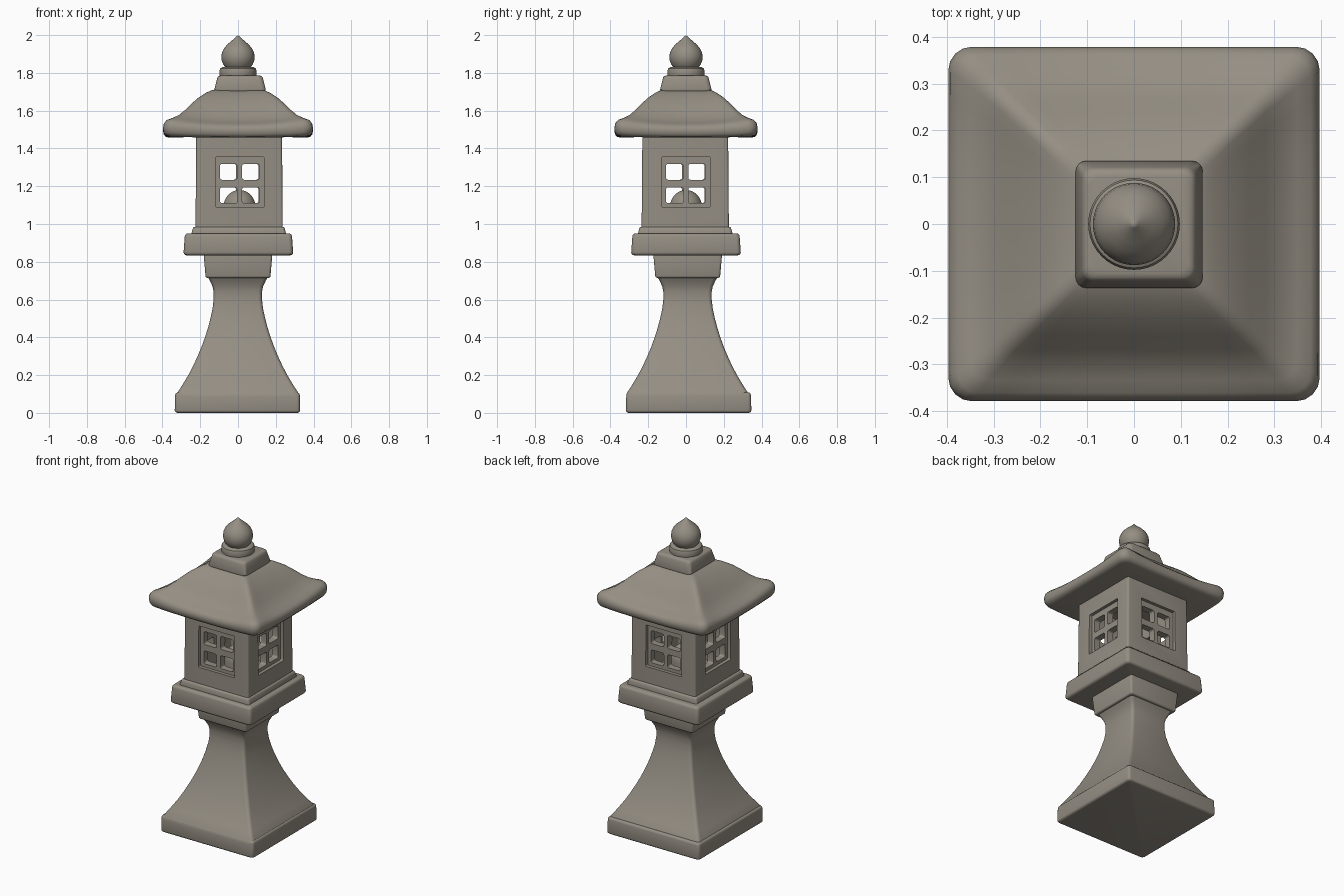
import bpy, bmesh, math
from mathutils import Matrix, Vector

if "Cube" in bpy.data.objects:
    bpy.data.objects.remove(bpy.data.objects["Cube"])

stone = bpy.data.materials.new("weathered_stone")
stone.diffuse_color = (0.30, 0.272, 0.228, 1)
stone.use_nodes = True
stone.node_tree.nodes["Principled BSDF"].inputs["Base Color"].default_value = stone.diffuse_color


def finish(name, bm, angle=35):
    bmesh.ops.recalc_face_normals(bm, faces=bm.faces)
    me = bpy.data.meshes.new(name)
    bm.to_mesh(me)
    bm.free()
    ob = bpy.data.objects.new(name, me)
    bpy.context.collection.objects.link(ob)
    me.materials.append(stone)
    bpy.ops.object.select_all(action='DESELECT')
    ob.select_set(True)
    bpy.context.view_layer.objects.active = ob
    if angle:
        bpy.ops.object.shade_smooth_by_angle(angle=math.radians(angle))
    return ob


def ring(hx, hy, r, side=1, arc=4):
    """Rounded rectangle outline, with each straight side split in equal parts."""
    corners = []
    for k, (sx, sy) in enumerate(((1, 1), (-1, 1), (-1, -1), (1, -1))):
        corners.append([Vector((sx * (hx - r) + r * math.cos(a), sy * (hy - r) + r * math.sin(a)))
                        for a in (math.pi / 2 * (k + i / arc) for i in range(arc + 1))])
    pts = []
    for k in range(4):
        pts += corners[k]
        a, b = corners[k][-1], corners[(k + 1) % 4][0]
        pts += [a.lerp(b, i / side) for i in range(1, side)]
    return pts


def loft(bm, profile, mat=Matrix(), side=1):
    """Skin rounded rectangles given as (z, half x, half y, corner radius, corner lift)."""
    rows = []
    for z, hx, hy, r, lift in profile:
        rows.append([bm.verts.new(mat @ Vector((p.x, p.y, z + lift * abs(p.x * p.y / (hx * hy)) ** 2.5)))
                     for p in ring(hx, hy, r, side)])
    n = len(rows[0])
    for a, b in zip(rows, rows[1:]):
        for i in range(n):
            bm.faces.new((a[i], a[(i + 1) % n], b[(i + 1) % n], b[i]))
    bm.faces.new(rows[0][::-1])
    bm.faces.new(rows[-1])


def square_part(name, profile, centre=(0, 0), angle=35):
    bm = bmesh.new()
    loft(bm, [(z, h, h, r, 0) for z, h, r in profile], Matrix.Translation((*centre, 0)))
    return finish(name, bm, angle)


def slab(name, z0, z1, h0, h1, soft, centre=(0, 0)):
    """Square block with rounded rims."""
    steps = [math.pi / 2 * i / 3 for i in range(4)]
    prof = [(z0 + soft * (1 - math.sin(a)), h0 - soft * (1 - math.cos(a)), soft * 1.3) for a in reversed(steps)]
    prof += [(z1 - soft * (1 - math.sin(a)), h1 - soft * (1 - math.cos(a)), soft * 1.3) for a in steps]
    return square_part(name, prof, centre)


def lathe(name, profile, centre=(0, 0), segs=40):
    bm = bmesh.new()
    rows = []
    for r, z in profile:
        count = 1 if r == 0 else segs
        rows.append([bm.verts.new((centre[0] + r * math.cos(2 * math.pi * i / segs),
                                   centre[1] + r * math.sin(2 * math.pi * i / segs), z)) for i in range(count)])
    for a, b in zip(rows, rows[1:]):
        for i in range(segs):
            j = (i + 1) % segs
            if len(b) == 1:
                bm.faces.new((a[i], a[j], b[0]))
            else:
                bm.faces.new((a[i], a[j], b[j], b[i]))
    bm.faces.new(rows[0][::-1])
    return finish(name, bm, 40)


# Foot and flared pedestal
slab("base_plinth", 0, 0.108, 0.332, 0.330, 0.014, (-0.003, 0.014))
square_part("flared_shaft", [(0.09, 0.325, 0.02), (0.11, 0.318, 0.02), (0.15, 0.292, 0.02), (0.20, 0.262, 0.02),
                             (0.25, 0.236, 0.02), (0.30, 0.213, 0.02), (0.35, 0.192, 0.02), (0.40, 0.174, 0.02),
                             (0.45, 0.158, 0.02), (0.50, 0.145, 0.02), (0.55, 0.134, 0.02), (0.60, 0.128, 0.02),
                             (0.64, 0.128, 0.02), (0.67, 0.134, 0.02), (0.70, 0.148, 0.02), (0.73, 0.165, 0.02)],
            (-0.001, 0.008))
slab("shaft_collar", 0.715, 0.85, 0.172, 0.182, 0.01, (0, 0.009))

# Platform
slab("platform", 0.834, 0.95, 0.290, 0.284, 0.016, (0.002, 0))
slab("platform_step", 0.93, 0.985, 0.252, 0.244, 0.012, (0.004, -0.004))

# Lamp house: hollow block with a recessed four-pane window on every wall
HX, HY = 0.006, -0.004
house = square_part("lamp_house", [(0.97, 0.231, 0.012), (1.47, 0.227, 0.012)], (HX, HY), 0)


def wall_frames():
    for k in range(4):
        yield Matrix.Translation((HX, HY, 0)) @ Matrix.Rotation(math.pi / 2 * k, 4, 'Z') @ \
            Matrix.Translation((0, -0.23, 0)) @ Matrix.Rotation(math.pi / 2, 4, 'X')


def prism(bm, mat, x, z, hx, hz, r, back, front):
    loft(bm, [(back, hx, hz, r, 0), (front, hx, hz, r, 0)], mat @ Matrix.Translation((x, z, 0)))


cavity = bmesh.new()
loft(cavity, [(1.02, 0.165, 0.165, 0.01, 0), (1.43, 0.165, 0.165, 0.01, 0)], Matrix.Translation((HX, HY, 0)))
recess, panes = bmesh.new(), bmesh.new()
for m in wall_frames():
    prism(recess, m, 0.004, 1.222, 0.128, 0.133, 0.006, -0.022, 0.05)
    for px in (-0.056, 0.062):
        for pz in (1.152, 1.276):
            prism(panes, m, px, pz, 0.046, 0.042, 0.012, -0.09, 0.04)
for label, bm in (("cavity_cutter", cavity), ("recess_cutter", recess), ("pane_cutter", panes)):
    cutter = finish(label, bm, 0)
    cutter.hide_render = True
    mod = house.modifiers.new(label, 'BOOLEAN')
    mod.object, mod.operation, mod.solver = cutter, 'DIFFERENCE', 'EXACT'
    bpy.context.view_layer.objects.active = house
    bpy.ops.object.modifier_apply(modifier=label)
    bpy.data.objects.remove(cutter)
bpy.ops.object.select_all(action='DESELECT')
house.select_set(True)
bpy.ops.object.shade_smooth_by_angle(angle=math.radians(35))

# Rounded lamp inside the house
lathe("inner_lamp", [(0.085, 1.01), (0.085, 1.09)] +
      [(0.085 * math.cos(a), 1.09 + 0.09 * math.sin(a)) for a in (math.pi / 16 * i for i in range(1, 8))] +
      [(0, 1.18)], (0.008, 0))

# Roof with flared eaves rising at the corners
roof = bmesh.new()
eaves = [(1.462, 0.20, 0.03, 0), (1.457, 0.36, 0.04, 0.006), (1.461, 0.382, 0.045, 0.010), (1.475, 0.394, 0.05, 0.014),
         (1.496, 0.397, 0.05, 0.022), (1.514, 0.392, 0.05, 0.028), (1.526, 0.378, 0.045, 0.032),
         (1.537, 0.350, 0.04, 0.030), (1.556, 0.315, 0.035, 0.026), (1.587, 0.282, 0.03, 0.020),
         (1.624, 0.248, 0.03, 0.016), (1.660, 0.210, 0.025, 0.012), (1.688, 0.172, 0.025, 0.008),
         (1.706, 0.140, 0.02, 0.003), (1.715, 0.110, 0.02, 0)]
loft(roof, [(z, h, h - 0.018 * h / 0.397, r, lift) for z, h, r, lift in eaves], side=12)
finish("roof", roof, 50)

# Crown: square cap, round ring and pointed bud
slab("roof_cap", 1.695, 1.786, 0.136, 0.122, 0.018, (0.011, -0.001))
lathe("finial_ring", [(0.094, 1.77), (0.098, 1.79), (0.098, 1.812), (0.094, 1.824), (0.084, 1.830), (0, 1.832)])
lathe("finial_bud", [(0.055, 1.815), (0.066, 1.828), (0.078, 1.845), (0.086, 1.865), (0.088, 1.885), (0.085, 1.906),
                     (0.076, 1.927), (0.060, 1.947), (0.040, 1.965), (0.022, 1.980), (0.009, 1.992), (0, 2.0)])
